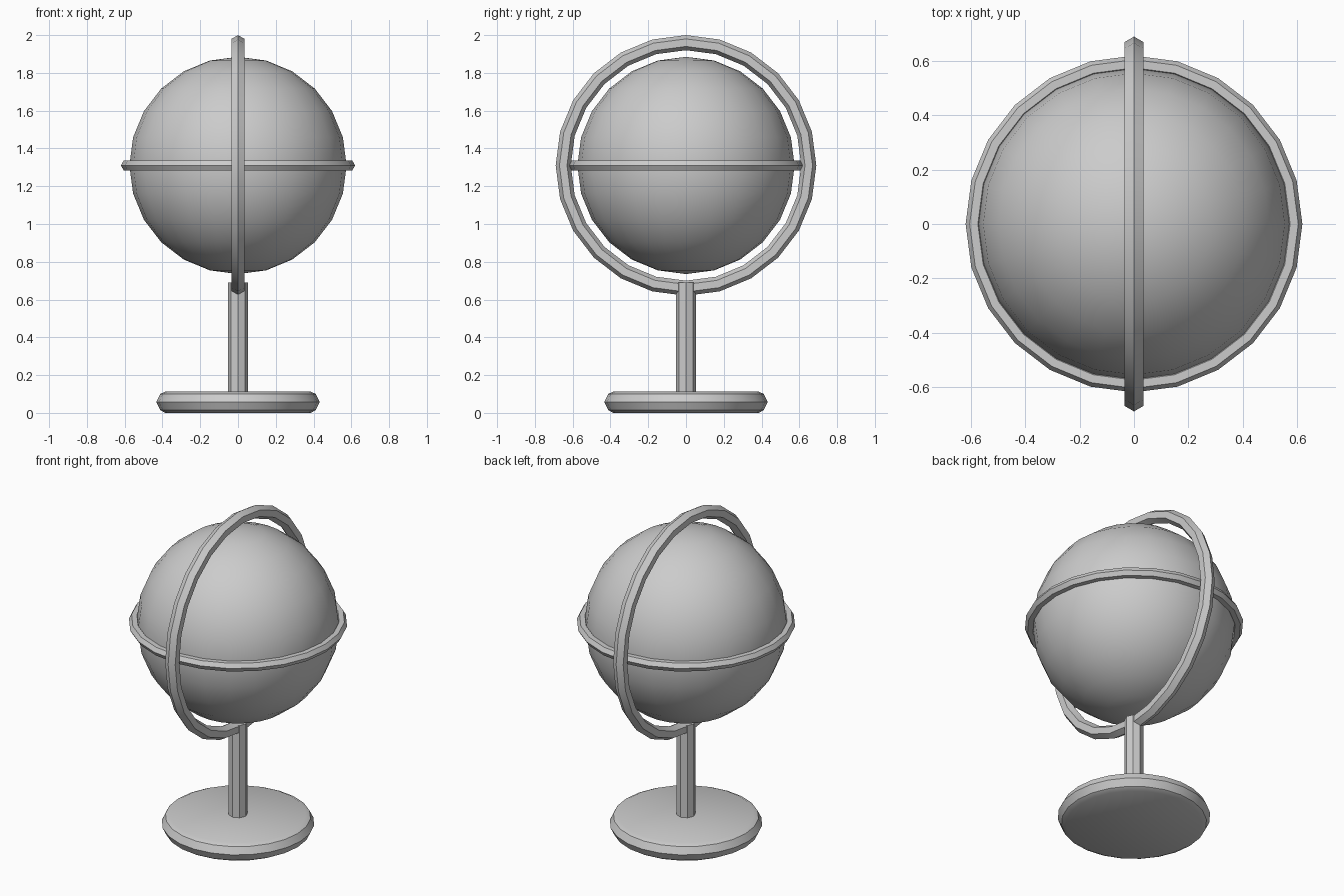
import bpy
import math

cube = bpy.data.objects.get("Cube")
if cube:
    bpy.data.objects.remove(cube, do_unlink=True)

SEGMENTS = 24
CENTRE = (0, 0, 1.31)

grey = bpy.data.materials.new("light grey")
grey.use_nodes = True
grey.diffuse_color = (0.6, 0.6, 0.6, 1)
grey.node_tree.nodes["Principled BSDF"].inputs["Base Color"].default_value = grey.diffuse_color


def finish(name):
    """Name, colour and shade the newly added part."""
    part = bpy.context.object
    part.name = name
    part.data.materials.clear()
    part.data.materials.append(grey)
    bpy.ops.object.shade_smooth_by_angle(angle=math.radians(30))
    return part


def ring(name, major, minor, rotation=(0, 0, 0)):
    bpy.ops.mesh.primitive_torus_add(
        major_segments=SEGMENTS, minor_segments=6, major_radius=major,
        minor_radius=minor, location=CENTRE, rotation=rotation)
    return finish(name)


# Globe with its two hexagonal-section rings
bpy.ops.mesh.primitive_uv_sphere_add(
    segments=SEGMENTS, ring_count=12, radius=0.575, location=CENTRE)
finish("globe")
ring("horizon_ring", 0.59, 0.03)
ring("meridian_ring", 0.65, 0.04, (0, math.radians(90), 0))

# Eight-sided post
bpy.ops.mesh.primitive_cylinder_add(
    vertices=8, radius=0.054, depth=0.61, location=(0, 0, 0.385))
finish("post")

# Round base: lathed profile with a ridge around the middle
profile = [(0.385, 0), (0.412, 0.015), (0.433, 0.058), (0.412, 0.1), (0.385, 0.113)]
verts = [(r * math.cos(a), r * math.sin(a), z)
         for r, z in profile
         for a in (math.tau * i / SEGMENTS for i in range(SEGMENTS))]
faces = [(k * SEGMENTS + i, k * SEGMENTS + (i + 1) % SEGMENTS,
          (k + 1) * SEGMENTS + (i + 1) % SEGMENTS, (k + 1) * SEGMENTS + i)
         for k in range(len(profile) - 1) for i in range(SEGMENTS)]
faces.append(tuple(reversed(range(SEGMENTS))))
faces.append(tuple(range(len(verts) - SEGMENTS, len(verts))))
mesh = bpy.data.meshes.new("base")
mesh.from_pydata(verts, [], faces)
base = bpy.data.objects.new("base", mesh)
bpy.context.collection.objects.link(base)
bpy.ops.object.select_all(action="DESELECT")
base.select_set(True)
bpy.context.view_layer.objects.active = base
finish("base")
